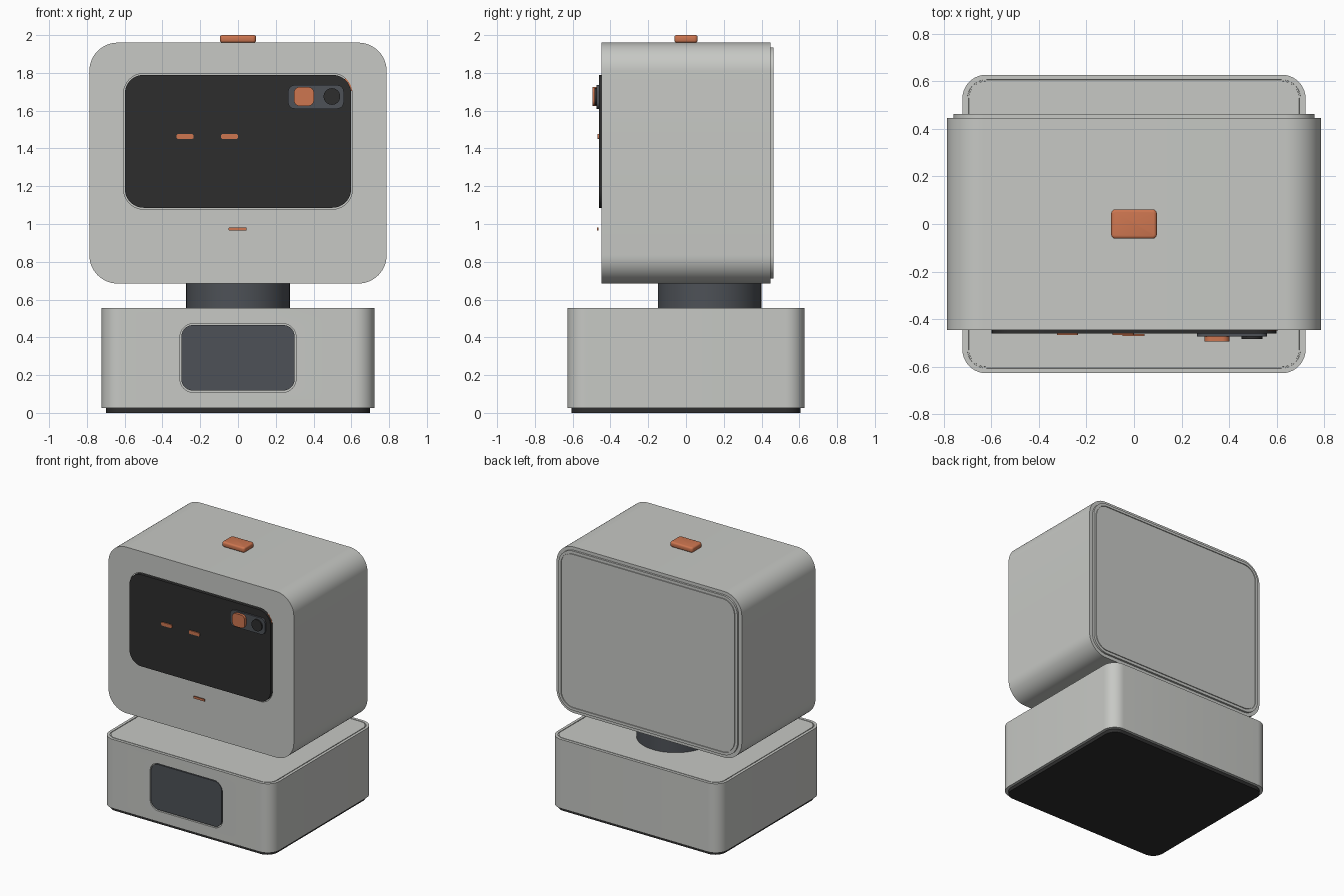
import bpy, bmesh, math
from mathutils import Vector

if "Cube" in bpy.data.objects:
    bpy.data.objects.remove(bpy.data.objects["Cube"])


def material(name, r, g, b):
    m = bpy.data.materials.new(name)
    m.diffuse_color = (r, g, b, 1)
    m.use_nodes = True
    m.node_tree.nodes["Principled BSDF"].inputs["Base Color"].default_value = m.diffuse_color
    return m


GREY = material("warm_light_grey", 0.57, 0.58, 0.555)
BLACK = material("charcoal_black", 0.027, 0.027, 0.027)
SLATE = material("slate_grey", 0.075, 0.083, 0.095)
ORANGE = material("burnt_orange", 0.61, 0.18, 0.08)


def arc(cx, cy, r, a0, a1, n):
    return [(cx + r * math.cos(math.radians(a0 + (a1 - a0) * i / n)),
             cy + r * math.sin(math.radians(a0 + (a1 - a0) * i / n))) for i in range(n + 1)]


def rounded_rect(u0, u1, v0, v1, r, n=10):
    return (arc(u1 - r, v1 - r, r, 0, 90, n) + arc(u0 + r, v1 - r, r, 90, 180, n)
            + arc(u0 + r, v0 + r, r, 180, 270, n) + arc(u1 - r, v0 + r, r, 270, 360, n))


def smooth(ob):
    bpy.ops.object.select_all(action='DESELECT')
    ob.select_set(True)
    bpy.context.view_layer.objects.active = ob
    bpy.ops.object.shade_smooth_by_angle(angle=math.radians(35))


def prism(name, pts, d0, d1, axis, mat, bevel=0, groove=None):
    """Extrude a 2D outline from d0 to d1 along Y or Z; groove = (direction, inset)."""
    place = (lambda u, v, d: (u, d, v)) if axis == 'Y' else (lambda u, v, d: (u, v, d))
    bm = bmesh.new()
    low = [bm.verts.new(place(u, v, d0)) for u, v in pts]
    high = [bm.verts.new(place(u, v, d1)) for u, v in pts]
    caps = [bm.faces.new(low), bm.faces.new(high)]
    n = len(pts)
    for i in range(n):
        j = (i + 1) % n
        bm.faces.new((low[i], low[j], high[j], high[i]))
    bmesh.ops.recalc_face_normals(bm, faces=bm.faces)
    if groove:
        # Cut a narrow seam line into the cap facing the given direction
        face = max(caps, key=lambda f: f.normal.dot(Vector(groove[0])))
        for width, depth in ((groove[1], 0), (0.0005, -0.006), (0.005, 0), (0.0005, 0.006)):
            bmesh.ops.inset_region(bm, faces=[face], thickness=width, depth=depth,
                                   use_even_offset=True)
    if bevel:
        rim = [e for c in caps for e in c.edges]
        bmesh.ops.bevel(bm, geom=rim, offset=bevel, segments=3, profile=0.5, affect='EDGES')
    me = bpy.data.meshes.new(name)
    bm.to_mesh(me)
    bm.free()
    me.materials.append(mat)
    ob = bpy.data.objects.new(name, me)
    bpy.context.collection.objects.link(ob)
    smooth(ob)
    return ob


def pocket(ob, pts, d0, d1):
    """Sink a shallow recess into the front of an object."""
    cutter = prism("cutter", pts, d0, d1, 'Y', GREY)
    cutter.hide_render = True
    mod = ob.modifiers.new("pocket", 'BOOLEAN')
    mod.operation = 'DIFFERENCE'
    mod.object = cutter
    bpy.context.view_layer.objects.active = ob
    bpy.ops.object.modifier_apply(modifier=mod.name)
    bpy.data.objects.remove(cutter)
    smooth(ob)


# Base: foot plate, body with lid seam, recessed front display
prism("foot_plate", rounded_rect(-0.70, 0.70, -0.606, 0.606, 0.085), 0, 0.03, 'Z', BLACK)
base = prism("base_body", rounded_rect(-0.722, 0.722, -0.628, 0.628, 0.10), 0.026, 0.556, 'Z',
             GREY, groove=((0, 0, 1), 0.021))
pocket(base, rounded_rect(-0.307, 0.307, 0.109, 0.472, 0.07), -0.70, -0.613)
prism("base_display", rounded_rect(-0.30, 0.30, 0.118, 0.465, 0.062), -0.626, -0.61, 'Y', SLATE)

# Neck
prism("neck", arc(0, 0.125, 0.274, 0, 354.375, 63), 0.55, 0.69, 'Z', SLATE)

# Head: shell, stepped back panel
head = prism("head_shell", rounded_rect(-0.787, 0.787, 0.685, 1.96, 0.15, 14), -0.447, 0.447,
             'Y', GREY)
pocket(head, rounded_rect(-0.606, 0.606, 1.078, 1.797, 0.108), -0.55, -0.437)
prism("back_panel", rounded_rect(-0.76, 0.76, 0.711, 1.935, 0.125, 14), 0.44, 0.462, 'Y', GREY,
      groove=((0, 1, 0), 0.02))

# Face screen and its corner accent
prism("face_screen", rounded_rect(-0.599, 0.599, 1.086, 1.79, 0.10), -0.461, -0.435, 'Y', BLACK)
corner = (0.499, 1.69)
prism("corner_accent", arc(*corner, 0.1005, 8, 50, 8) + arc(*corner, 0.107, 50, 8, 8),
      -0.448, -0.436, 'Y', ORANGE)

# Eyes and mouth
for side, x in (("left", -0.28), ("right", -0.045)):
    prism("eye_" + side, rounded_rect(x - 0.045, x + 0.045, 1.45, 1.476, 0.009, 4),
          -0.468, -0.458, 'Y', ORANGE)
prism("mouth", rounded_rect(-0.049, 0.045, 0.965, 0.981, 0.002, 2), -0.471, -0.463, 'Y', ORANGE)

# Camera module
prism("camera_plate", rounded_rect(0.265, 0.56, 1.61, 1.735, 0.035), -0.474, -0.458, 'Y', SLATE)
prism("camera_key", rounded_rect(0.296, 0.402, 1.625, 1.725, 0.03), -0.494, -0.47, 'Y', ORANGE)
prism("camera_lens", arc(0.497, 1.675, 0.044, 0, 348.75, 31), -0.484, -0.47, 'Y', BLACK)

# Top button
prism("top_button", rounded_rect(-0.096, 0.096, -0.062, 0.062, 0.018, 6), 1.96, 2.0, 'Z', ORANGE,
      bevel=0.012)
